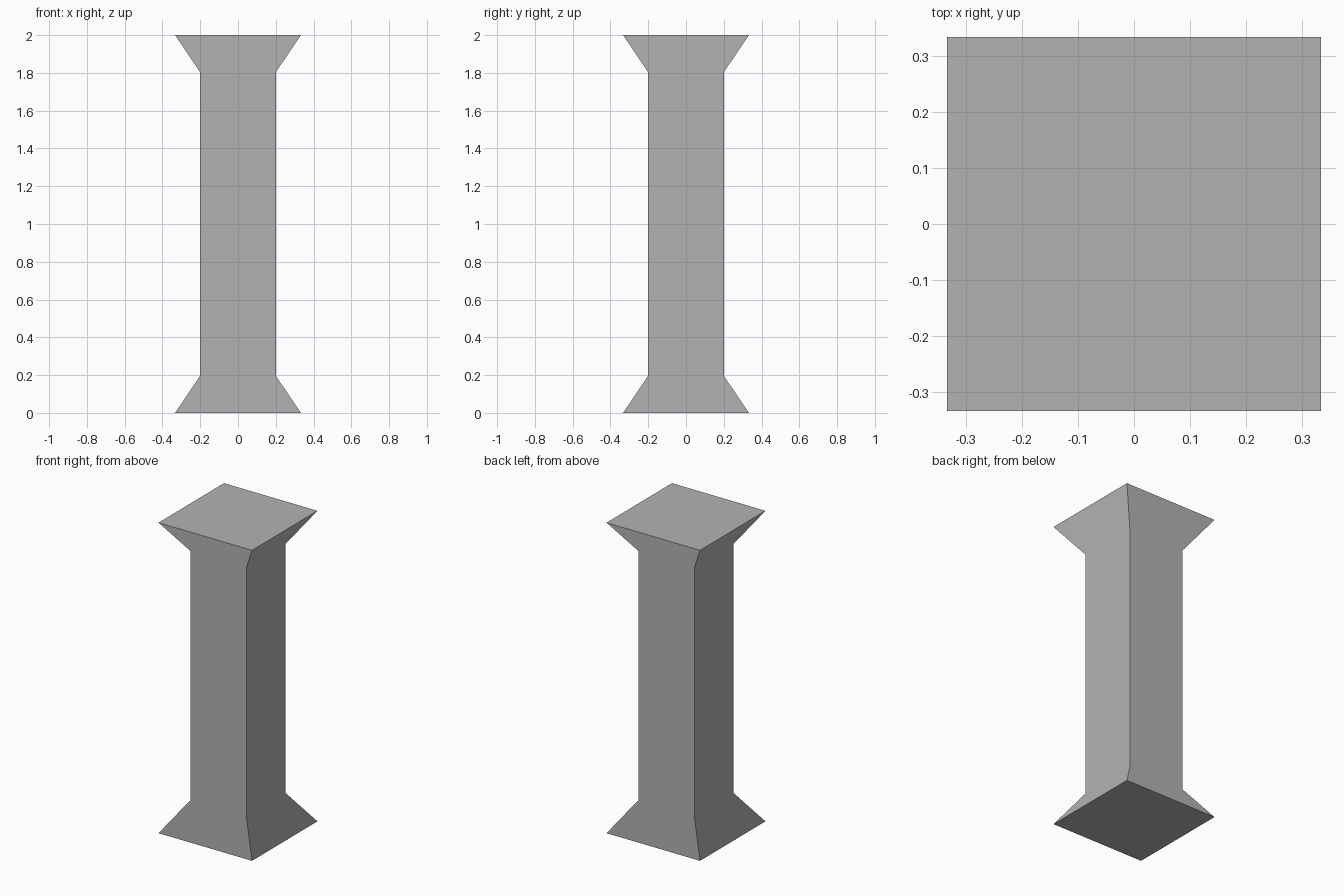
import bpy
import bmesh

if "Cube" in bpy.data.objects:
    bpy.data.objects.remove(bpy.data.objects["Cube"])

# Profile of the square pillar: (half width, height)
PROFILE = [(0.333, 0.0), (0.2, 0.197), (0.2, 1.803), (0.333, 2.0)]
CORNERS = [(-1, -1), (1, -1), (1, 1), (-1, 1)]

bm = bmesh.new()
rings = [[bm.verts.new((sx * w, sy * w, z)) for sx, sy in CORNERS]
         for w, z in PROFILE]

# Each side is one face running through foot, shaft and head, so it shades evenly
for i in range(4):
    right = [ring[(i + 1) % 4] for ring in rings]
    left = [ring[i] for ring in reversed(rings)]
    bm.faces.new(right + left)

# Flat end caps
bm.faces.new(rings[0][::-1])
bm.faces.new(rings[-1])

mesh = bpy.data.meshes.new("pillar")
bm.to_mesh(mesh)
bm.free()
pillar = bpy.data.objects.new("pillar", mesh)
bpy.context.collection.objects.link(pillar)

# Dark grey stone
stone = bpy.data.materials.new("dark_grey")
stone.diffuse_color = (0.45, 0.45, 0.45, 1.0)
stone.use_nodes = True
stone.node_tree.nodes["Principled BSDF"].inputs["Base Color"].default_value = stone.diffuse_color
mesh.materials.append(stone)
